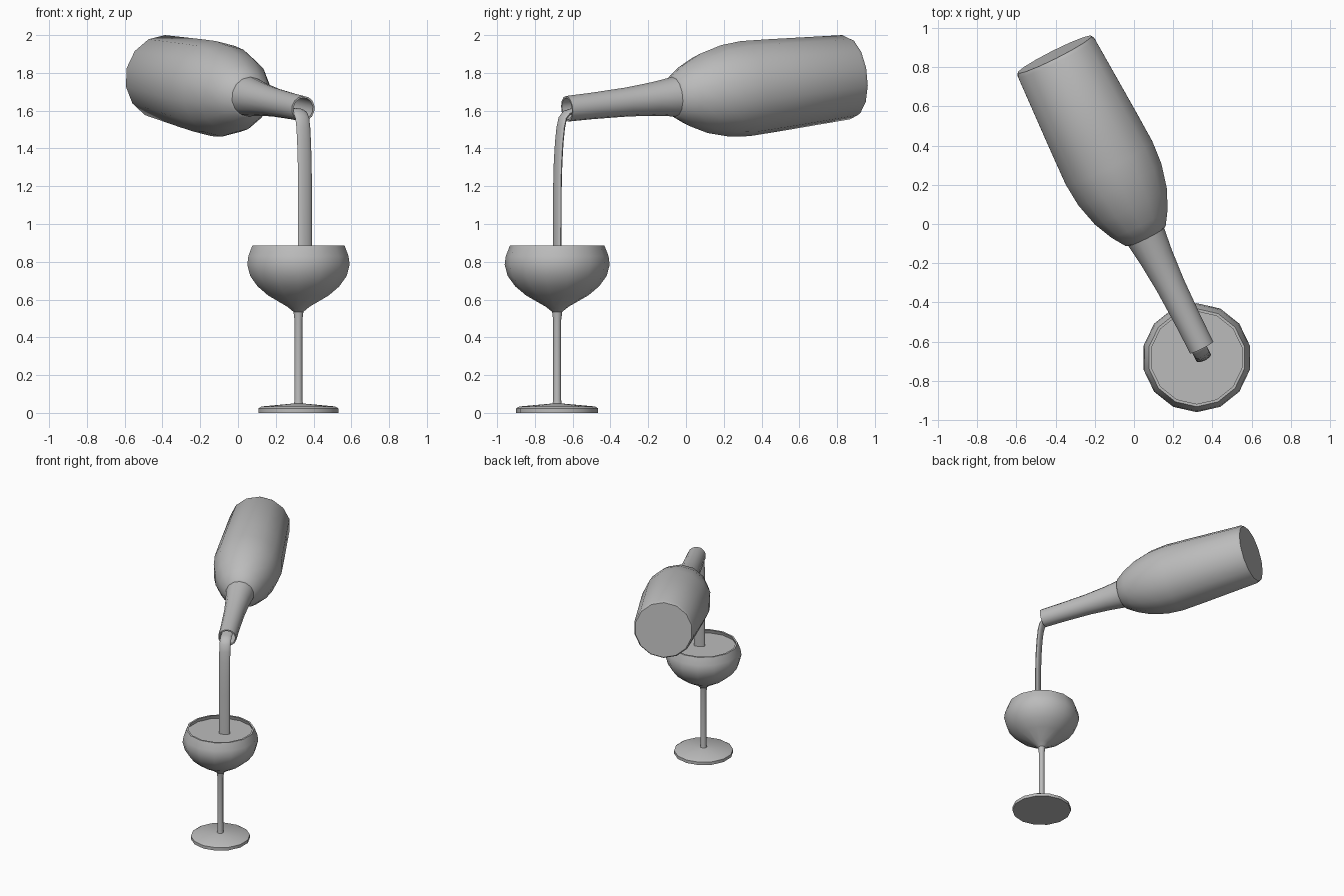
import bpy, bmesh, math
from mathutils import Vector, Matrix

if "Cube" in bpy.data.objects:
    bpy.data.objects.remove(bpy.data.objects["Cube"], do_unlink=True)

GREY = bpy.data.materials.new("plain grey")
GREY.use_nodes = True
GREY.diffuse_color = (0.5, 0.5, 0.5, 1)
GREY.node_tree.nodes["Principled BSDF"].inputs["Base Color"].default_value = (0.5, 0.5, 0.5, 1)

SIDES = 14


def finish(name, bm, matrix=Matrix()):
    """Turn a bmesh into a smooth-shaded object placed by a matrix."""
    bmesh.ops.remove_doubles(bm, verts=bm.verts, dist=0.0001)
    bmesh.ops.recalc_face_normals(bm, faces=bm.faces)
    mesh = bpy.data.meshes.new(name)
    bm.to_mesh(mesh)
    bm.free()
    mesh.materials.append(GREY)
    obj = bpy.data.objects.new(name, mesh)
    bpy.context.collection.objects.link(obj)
    obj.matrix_world = matrix
    bpy.ops.object.select_all(action="DESELECT")
    obj.select_set(True)
    bpy.context.view_layer.objects.active = obj
    bpy.ops.object.shade_smooth_by_angle(angle=math.radians(35))
    return obj


def lathe(name, profile, matrix):
    """Spin a (radius, height) profile about the local z axis."""
    bm = bmesh.new()
    # the profile starts on +y so that a corner faces front and back
    verts = [bm.verts.new((0, r, z)) for r, z in profile]
    edges = [bm.edges.new(pair) for pair in zip(verts, verts[1:])]
    bmesh.ops.spin(bm, geom=verts + edges, cent=(0, 0, 0), axis=(0, 0, 1),
                   angle=math.tau, steps=SIDES, use_merge=True)
    return finish(name, bm, matrix)


# Wine glass: foot, stem and thin-walled bowl
glass_place = Matrix.Translation((0.32, -0.682, 0))
lathe("wine_glass", [
    (0, 0), (0.217, 0), (0.217, 0.024), (0.2, 0.034), (0.024, 0.05),
    (0.021, 0.07), (0.021, 0.49), (0.027, 0.535), (0.06, 0.562),
    (0.165, 0.622), (0.222, 0.67), (0.262, 0.725), (0.278, 0.785),
    (0.272, 0.83), (0.25, 0.887), (0.236, 0.887), (0.256, 0.83),
    (0.262, 0.785), (0.246, 0.73), (0.208, 0.68), (0.155, 0.637), (0, 0.57),
], glass_place)

# Drink lying in the bowl
lathe("drink_in_glass", [(0, 0.858), (0.246, 0.858), (0.254, 0.82), (0, 0.82)], glass_place)

# Bottle: profile runs from the mouth to the base along its tilted axis
mouth = Vector((0.345, -0.63, 1.61))
base = Vector((-0.405, 0.865, 1.779))
axis = base - mouth
length = axis.length
outer = [(0.068, 0), (0.07, 0.15), (0.077, 0.36), (0.09, 0.52), (0.105, 0.636),
         (0.117, 0.642), (0.165, 0.715), (0.211, 0.815), (0.243, 0.94),
         (0.253, 1.06), (0.246, 1.23), (0.224, length - 0.02), (0.213, length)]
inner = [(r - 0.01, z) for r, z in outer[:-2]] + [(0.21, length - 0.03)]
bottle_place = Matrix.Translation(mouth) @ axis.to_track_quat("Z", "Y").to_matrix().to_4x4()
lathe("bottle", [(0, length - 0.03)] + inner[::-1] + outer + [(0, length)], bottle_place)

# Poured stream: an oval swept from inside the neck down into the glass
forward = Vector((-axis.x, -axis.y, 0)).normalized()
across = Vector((-forward.y, forward.x, 0))
start = Vector((mouth.x, mouth.y, 0)) - across * 0.014
path = [start + forward * d + Vector((0, 0, z)) for d, z in [
    (-0.12, 1.6), (-0.04, 1.597), (-0.005, 1.587), (0.018, 1.56), (0.03, 1.51),
    (0.039, 1.43), (0.046, 1.32), (0.05, 1.18), (0.051, 0.83)]]
bm = bmesh.new()
rings = []
for i, point in enumerate(path):
    tangent = (path[min(i + 1, len(path) - 1)] - path[max(i - 1, 0)]).normalized()
    normal = across.cross(tangent)
    angles = [math.tau * k / SIDES for k in range(SIDES)]
    rings.append([bm.verts.new(point + across * 0.041 * math.cos(a) + normal * 0.016 * math.sin(a))
                  for a in angles])
for low, high in zip(rings, rings[1:]):
    for k in range(SIDES):
        n = (k + 1) % SIDES
        bm.faces.new((low[k], low[n], high[n], high[k]))
bm.faces.new(rings[0])
bm.faces.new(rings[-1])
finish("poured_stream", bm)
